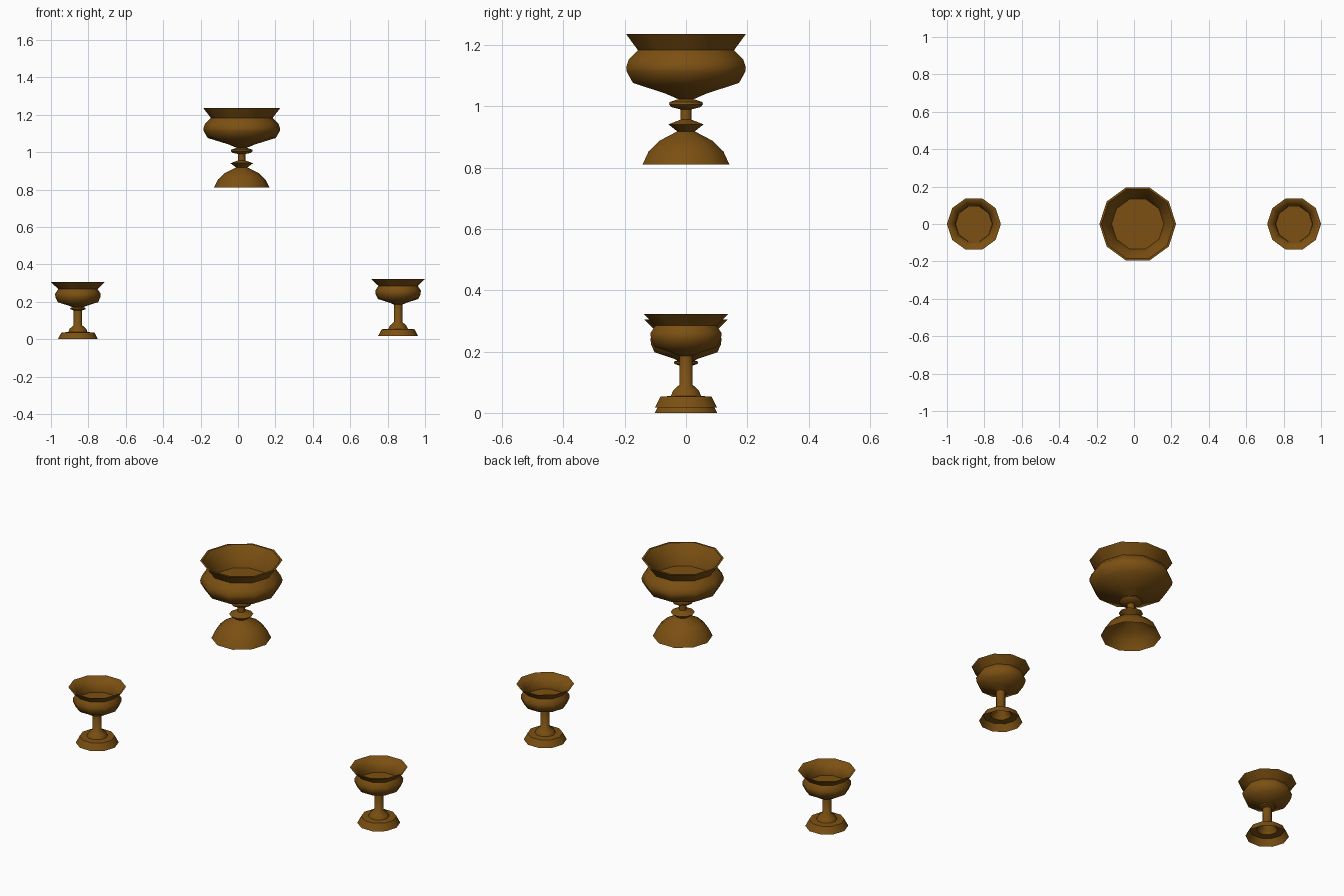
import bpy, bmesh, math

if "Cube" in bpy.data.objects:
    bpy.data.objects.remove(bpy.data.objects["Cube"])

SIDES = 10

bronze = bpy.data.materials.new("bronze")
bronze.diffuse_color = (0.20, 0.08, 0.006, 1)
bronze.use_nodes = True
bronze.node_tree.nodes["Principled BSDF"].inputs["Base Color"].default_value = bronze.diffuse_color


def lathe(name, profile, x, z, cap_end=False):
    """Turn a (radius, height) profile into a ten-sided vessel part."""
    bm = bmesh.new()
    rings = []
    for r, h in profile:
        rings.append([bm.verts.new((r * math.cos(2 * math.pi * i / SIDES),
                                    r * math.sin(2 * math.pi * i / SIDES), h))
                      for i in range(SIDES)])
    for a, b in zip(rings, rings[1:]):
        for i in range(SIDES):
            j = (i + 1) % SIDES
            bm.faces.new((a[i], a[j], b[j], b[i]))
    if cap_end:
        bm.faces.new(rings[-1])
    me = bpy.data.meshes.new(name)
    bm.to_mesh(me)
    bm.free()
    ob = bpy.data.objects.new(name, me)
    ob.location = (x, 0, z)
    bpy.context.collection.objects.link(ob)
    me.materials.append(bronze)
    bpy.ops.object.select_all(action='DESELECT')
    bpy.context.view_layer.objects.active = ob
    ob.select_set(True)
    bpy.ops.object.shade_smooth_by_angle(angle=math.radians(50))
    return ob


# Large urn: hollow domed foot, collared stem, bowl with flared rim
urn_foot = [(0.149, 0.0), (0.128, 0.043), (0.092, 0.077), (0.030, 0.108),
            (0.060, 0.131), (0.019, 0.146), (0.019, 0.180), (0.050, 0.187),
            (0.058, 0.196), (0.056, 0.204), (0.026, 0.213)]
urn_bowl = [(0.026, 0.213), (0.072, 0.232), (0.182, 0.266), (0.203, 0.302),
            (0.205, 0.318), (0.196, 0.343), (0.165, 0.373), (0.205, 0.425),
            (0.194, 0.425), (0.156, 0.375), (0.140, 0.320)]
lathe("urn_foot", urn_foot, 0.02, 0.81)
lathe("urn_bowl", urn_bowl, 0.02, 0.81, True)

# Small goblets: stepped hollow foot, thin stem, bowl with flared rim
foot = [(0.107, 0.0), (0.088, 0.036), (0.052, 0.038), (0.044, 0.056),
        (0.0225, 0.075), (0.0225, 0.178)]
bowl = [(0.0225, 0.168), (0.045, 0.178), (0.108, 0.198), (0.120, 0.224),
        (0.122, 0.243), (0.105, 0.268), (0.144, 0.305), (0.135, 0.305),
        (0.100, 0.269), (0.098, 0.232)]
for side, x, z in (("left", -0.856, 0.0), ("right", 0.856, 0.017)):
    lathe(side + "_goblet_foot", foot, x, z)
    lathe(side + "_goblet_bowl", bowl, x, z, True)

# Collar ring on the left stem
lathe("left_goblet_collar", [(0.0225, 0.154), (0.040, 0.160), (0.042, 0.167),
                             (0.0225, 0.173)], -0.856, 0)
